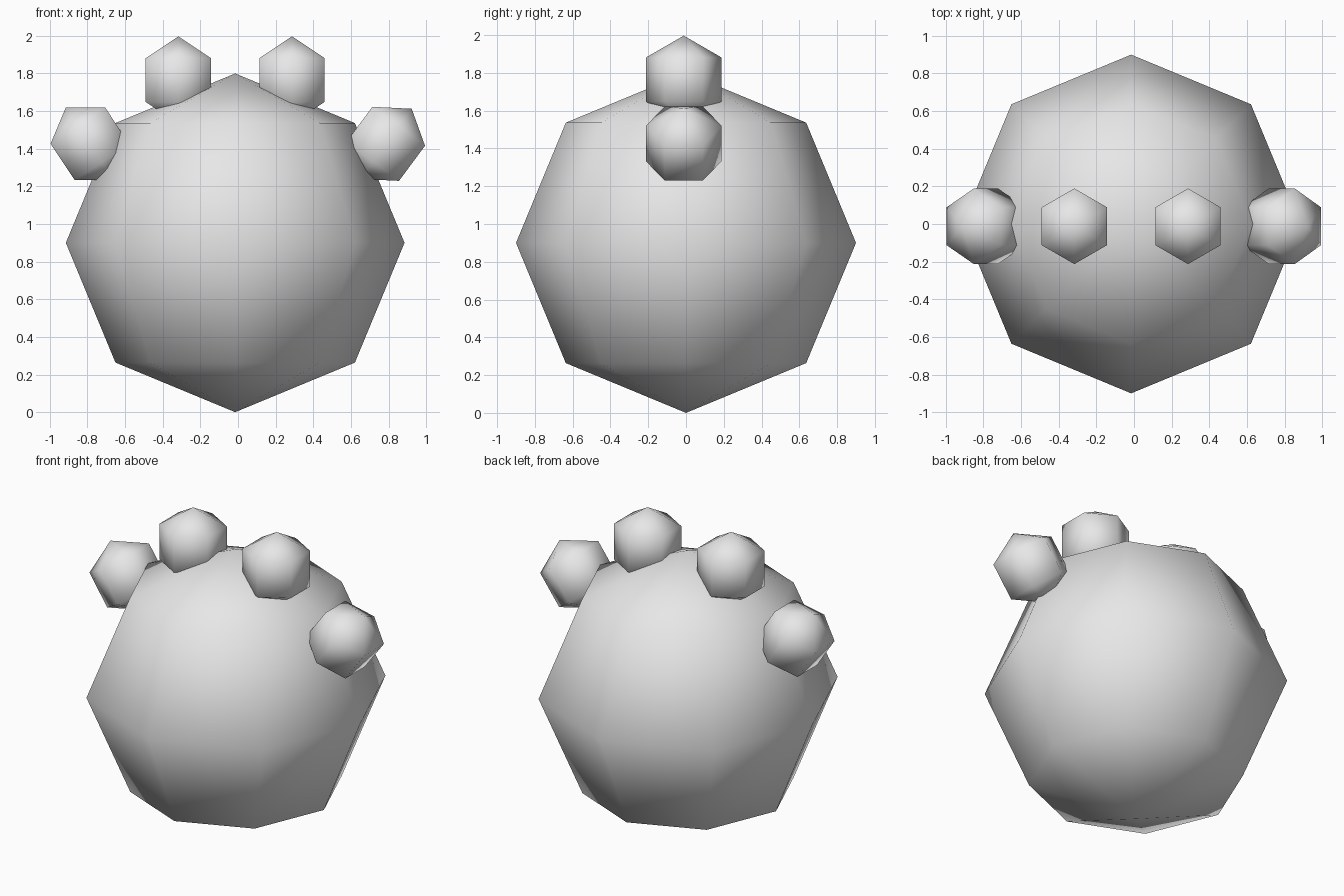
import bpy
import bmesh
from math import radians, sin, cos, pi
from mathutils import Matrix

cube = bpy.data.objects.get("Cube")
if cube:
    bpy.data.objects.remove(cube, do_unlink=True)

GREY = (0.8, 0.8, 0.8, 1.0)
grey = bpy.data.materials.new("light_grey")
grey.use_nodes = True
grey.diffuse_color = GREY
grey.node_tree.nodes["Principled BSDF"].inputs["Base Color"].default_value = GREY


def ball(name, radius, segments, rings, location, tilt=0):
    """Coarse smooth-shaded globe with a corner column facing +y."""
    bm = bmesh.new()
    arc = [bm.verts.new((0, radius * sin(pi * i / rings), radius * cos(pi * i / rings)))
           for i in range(rings + 1)]
    edges = [bm.edges.new(pair) for pair in zip(arc, arc[1:])]
    bmesh.ops.spin(bm, geom=arc + edges, cent=(0, 0, 0), axis=(0, 0, 1),
                   angle=2 * pi, steps=segments, use_duplicate=False)
    bmesh.ops.remove_doubles(bm, verts=bm.verts, dist=0.001)
    bmesh.ops.recalc_face_normals(bm, faces=bm.faces)
    bm.transform(Matrix.Rotation(radians(tilt), 4, 'Y'))
    for face in bm.faces:
        face.smooth = True
    mesh = bpy.data.meshes.new(name)
    bm.to_mesh(mesh)
    bm.free()
    mesh.materials.append(grey)
    obj = bpy.data.objects.new(name, mesh)
    obj.location = location
    bpy.context.collection.objects.link(obj)
    return obj


# Large pad
ball("paw_pad", 0.9, 8, 4, (-0.015, 0, 0.9))

# Four toes fanned over the top, the outer pair leaning outwards
for name, x, z, tilt in (("outer_right_toe", -0.787, 1.426, -33.5),
                         ("inner_right_toe", -0.317, 1.765, 0),
                         ("inner_left_toe", 0.287, 1.765, 0),
                         ("outer_left_toe", 0.785, 1.426, 36.5)):
    ball(name, 0.232, 6, 3, (x, -0.012, z), tilt)
